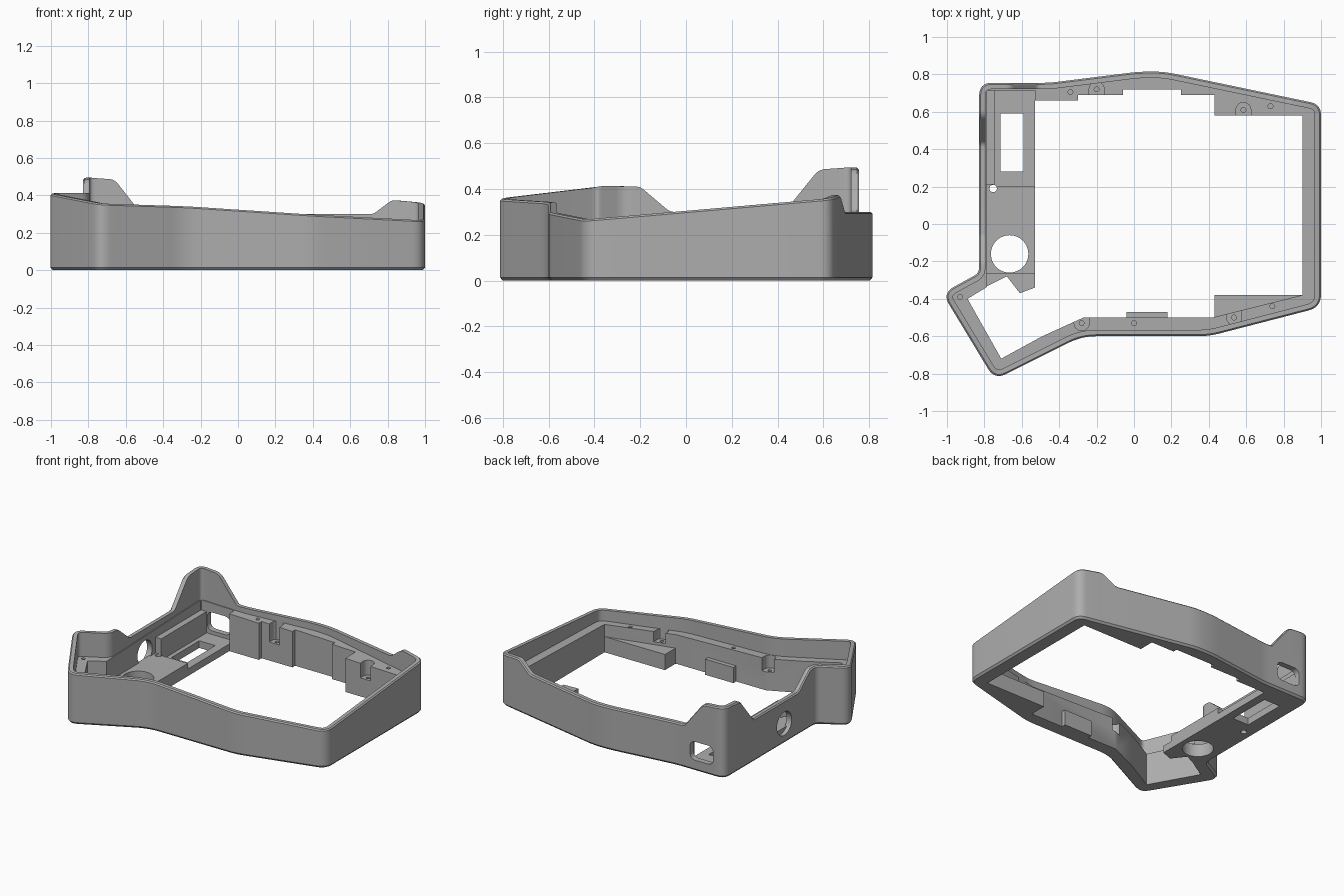
import bpy, bmesh, math
from mathutils import Vector

if "Cube" in bpy.data.objects:
    bpy.data.objects.remove(bpy.data.objects["Cube"], do_unlink=True)

grey = bpy.data.materials.new("matte_grey")
grey.use_nodes = True
colour = (0.42, 0.42, 0.42, 1)
grey.diffuse_color = colour
grey.node_tree.nodes["Principled BSDF"].inputs["Base Color"].default_value = colour


def add_object(name, bm):
    bmesh.ops.recalc_face_normals(bm, faces=bm.faces)
    mesh = bpy.data.meshes.new(name)
    bm.to_mesh(mesh)
    bm.free()
    mesh.materials.append(grey)
    obj = bpy.data.objects.new(name, mesh)
    bpy.context.collection.objects.link(obj)
    return obj


def prism(name, loops, z0, z1):
    """Extrude outlines (first outer, then holes) up to a height or height function."""
    top = z1 if callable(z1) else (lambda x, y: z1)
    bm = bmesh.new()
    edges = []
    for loop in loops:
        vs = [bm.verts.new((p[0], p[1], z0)) for p in loop]
        edges += [bm.edges.new((a, b)) for a, b in zip(vs, vs[1:] + vs[:1])]
    bmesh.ops.triangle_fill(bm, edges=edges, use_beauty=True, normal=(0, 0, 1))
    up = bmesh.ops.extrude_face_region(bm, geom=bm.faces[:], use_keep_orig=True)
    for v in up["geom"]:
        if isinstance(v, bmesh.types.BMVert):
            v.co.z = top(v.co.x, v.co.y)
    return add_object(name, bm)


def rect(x0, x1, y0, y1):
    return [(x0, y0), (x1, y0), (x1, y1), (x0, y1)]


def circle(x, y, r, n=32):
    return [(x + r * math.cos(i * math.tau / n), y + r * math.sin(i * math.tau / n))
            for i in range(n)]


def round_corners(points, n=8):
    out = []
    for i, (x, y, z, t) in enumerate(points):
        p = Vector((x, y, z))
        if not t:
            out.append(p)
            continue
        a, b = (Vector(q[:3]) for q in (points[i - 1], points[(i + 1) % len(points)]))
        a = p + (a - p).normalized() * t
        b = p + (b - p).normalized() * t
        for k in range(n + 1):
            u = k / n
            out.append(a * (1 - u) ** 2 + p * 2 * u * (1 - u) + b * u * u)
    return out


def inset(loop, d):
    out = []
    for i, p in enumerate(loop):
        e = [(p - loop[i - 1]).xy.normalized(),
             (loop[(i + 1) % len(loop)] - p).xy.normalized()]
        n = [Vector((-v.y, v.x)) for v in e]
        m = (n[0] + n[1]) / (1 + n[0].dot(n[1]))
        out.append(Vector((p.x + m.x * d, p.y + m.y * d, p.z)))
    return out


# Outer outline: x, y, rim height, corner rounding
outline = round_corners([
    (-1.025, -0.37, 0.412, 0.07), (-0.745, -0.833, 0.357, 0.07),
    (-0.28, -0.6, 0.342, 0.08), (0.4, -0.6, 0.297, 0.06),
    (1.0, -0.445, 0.266, 0.07), (1.0, 0.64, 0.36, 0.06),
    (0.83, 0.675, 0.375, 0.02), (0.73, 0.696, 0.3, 0.02),
    (0.16, 0.815, 0.3, 0.06), (0.03, 0.815, 0.3, 0.06),
    (-0.45, 0.755, 0.3, 0.04), (-0.515, 0.755, 0.3, 0.02),
    (-0.66, 0.755, 0.485, 0.03), (-0.828, 0.755, 0.497, 0.07),
    (-0.828, 0.58, 0.485, 0.03), (-0.828, 0.43, 0.3, 0.02),
    (-0.828, -0.07, 0.3, 0.02), (-0.828, -0.2, 0.41, 0.02),
    (-0.828, -0.262, 0.412, 0.03)])

# Outer wall: a section of (inset, height, measured from rim) swept round the outline
section = [(0.012, 0, False), (0, 0.014, False), (0, -0.008, True),
           (0.008, 0, True), (0.034, 0, True), (0.034, 0, False)]
bm = bmesh.new()
rings = []
for d, h, from_rim in section:
    rings.append([bm.verts.new((p.x, p.y, h + (p.z if from_rim else 0)))
                  for p in inset(outline, d)])
count = len(outline)
for a, b in zip(rings, rings[1:] + rings[:1]):
    for i in range(count):
        j = (i + 1) % count
        bm.faces.new((a[i], a[j], b[j], b[i]))
parts = [add_object("outer_wall", bm)]


def ledge_height(x, y):
    return 0.23 - 0.025 * x + 0.03 * y


# Inner ledge that carries the board
opening = [(-0.89, -0.4), (-0.71, -0.72), (-0.49, -0.6), (-0.27, -0.5), (0.42, -0.5),
           (0.9, -0.38), (0.9, 0.58), (0.43, 0.58), (0.43, 0.69), (0.25, 0.69),
           (0.25, 0.72), (-0.06, 0.72), (-0.06, 0.69), (-0.3, 0.69), (-0.3, 0.66),
           (-0.53, 0.66), (-0.53, 0.715), (-0.788, 0.715), (-0.788, -0.338)]
ledge = prism("inner_ledge", [inset(outline, 0.028), opening], 0, ledge_height)
parts.append(ledge)

# Low blocks on the front side
prism("front_block", [rect(-0.04, 0.18, -0.51, -0.47)], 0, 0.11)
prism("front_right_block", [[(0.43, -0.5), (0.9, -0.385), (0.9, -0.38), (0.43, -0.38)]], 0, 0.11)

# Side tray: base, raised deck and rail
parts.append(prism("tray_base", [[
    (-0.8, -0.34), (-0.68, -0.28), (-0.61, -0.37), (-0.53, -0.34),
    (-0.53, 0.72), (-0.8, 0.72)]], 0, 0.05))
parts.append(prism("tray_deck", [[
    (-0.8, -0.265), (-0.53, -0.265), (-0.53, 0.2), (-0.745, 0.2),
    (-0.745, 0.715), (-0.8, 0.715)]], 0.045, 0.09))
prism("tray_rail", [rect(-0.795, -0.745, 0.21, 0.715)], 0.08, 0.2)


def cut(cutter, targets):
    cutter.hide_render = True
    for obj in targets:
        mod = obj.modifiers.new("cut", "BOOLEAN")
        mod.operation = "DIFFERENCE"
        mod.solver = "EXACT"
        mod.object = cutter
        bpy.context.view_layer.objects.active = obj
        bpy.ops.object.modifier_apply(modifier=mod.name)
    bpy.data.objects.remove(cutter, do_unlink=True)


# Screw holes and open fastener pockets in the ledge
for x, y in [(-0.34, 0.705), (0.73, 0.63), (0.74, -0.44), (0, -0.53), (-0.93, -0.39)]:
    cut(prism("screw_cutter", [circle(x, y, 0.013, 16)], 0.12, 0.6), [ledge])
for x, y, s in [(-0.2, 0.72, -1), (0.585, 0.61, -1), (0.535, -0.5, 1), (-0.28, -0.53, 1)]:
    arc = [(x + 0.04 * math.cos(a * math.pi / 12), y - s * 0.04 * math.sin(a * math.pi / 12))
           for a in range(13)]
    pocket = arc + [(x - 0.04, y + s * 0.15), (x + 0.04, y + s * 0.15)]
    cut(prism("pocket_cutter", [pocket], 0.13, 0.6), [ledge])
    cut(prism("screw_cutter", [circle(x, y, 0.013, 16)], 0.06, 0.6), [ledge])

# Tray window, dial opening and small button hole
tray = parts[2:]
cut(prism("window_cutter", [rect(-0.715, -0.59, 0.28, 0.59)], -0.1, 0.3), tray)
cut(prism("dial_cutter", [circle(-0.665, -0.16, 0.1, 48)], -0.1, 0.3), tray)
cut(prism("button_cutter", [circle(-0.753, 0.19, 0.02, 20)], -0.1, 0.3), tray)

# Round side opening and rounded rear port
side = prism("side_cutter", [circle(0, 0, 0.082, 40)], -0.06, 0.06)
side.rotation_euler = (0, math.pi / 2, 0)
side.location = (-0.83, 0.09, 0.14)
port_shape = round_corners([(x, y, 0, 0.045) for x, y in rect(-0.09, 0.09, -0.065, 0.065)])
port = prism("port_cutter", [port_shape], -0.06, 0.06)
port.rotation_euler = (math.pi / 2, 0, 0)
port.location = (-0.65, 0.755, 0.14)
bpy.context.view_layer.update()
cut(side, parts[:2])
cut(port, parts[:2])

# Smooth the rounded corners only
for obj in bpy.context.view_layer.objects:
    obj.select_set(obj.type == "MESH" and obj.data.materials.get("matte_grey") is not None)
bpy.context.view_layer.objects.active = parts[0]
bpy.ops.object.shade_smooth_by_angle(angle=math.radians(30))
